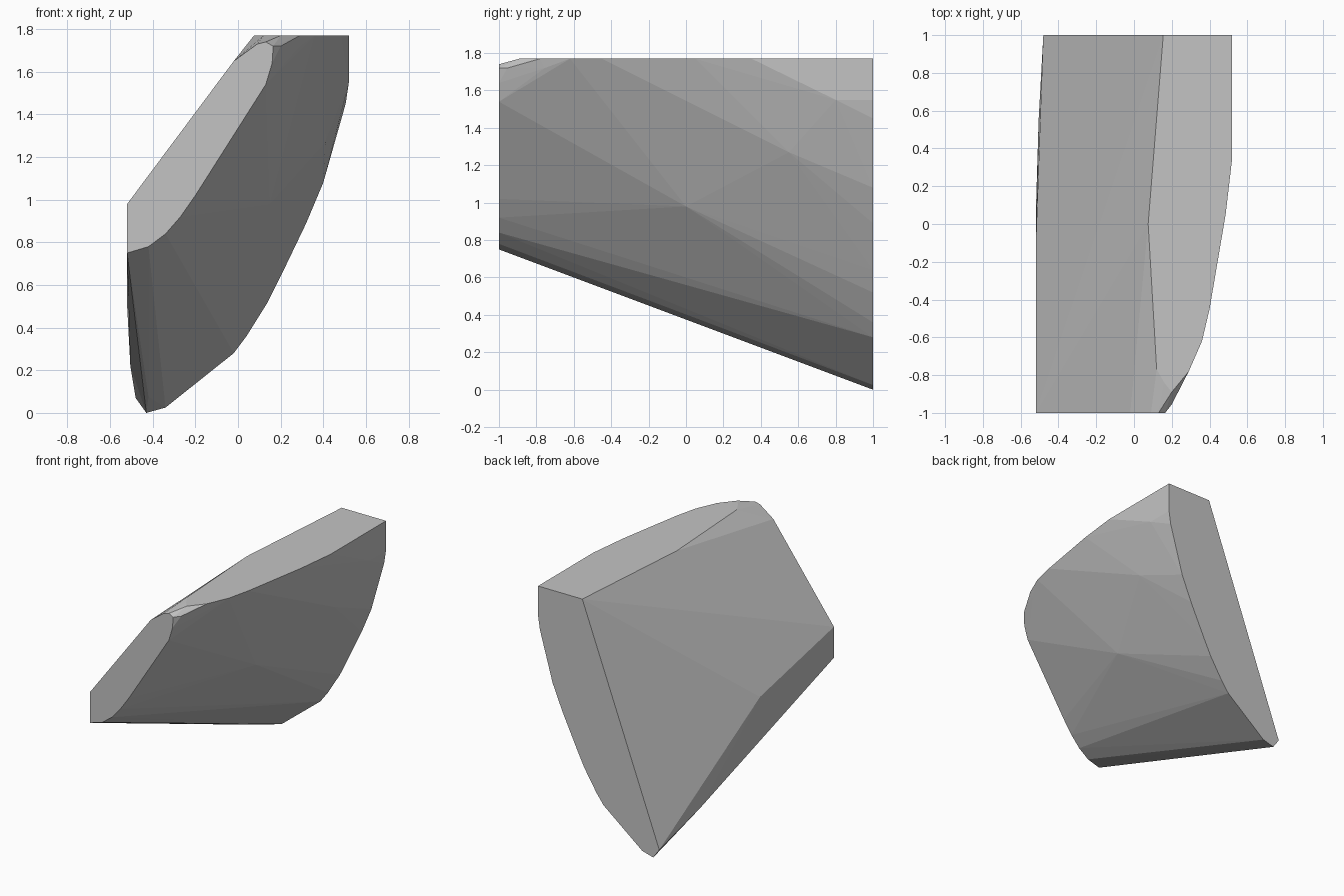
import bpy
import bmesh
import math

# Front facet outline (x, z) at y = -1
front = [(-0.52, 0.75), (-0.42, 0.78), (-0.34, 0.84), (-0.27, 0.92), (-0.20, 1.02),
         (0.13, 1.54), (0.16, 1.64), (0.165, 1.72), (0.13, 1.74), (0.09, 1.73),
         (-0.02, 1.65), (-0.52, 0.98)]

# Back facet outline (x, z) at y = 1
back = [(0.155, 1.77), (-0.48, 0.07), (-0.43, 0.0), (-0.34, 0.025), (-0.02, 0.28),
        (0.04, 0.36), (0.14, 0.52), (0.20, 0.64), (0.32, 0.89), (0.40, 1.08),
        (0.505, 1.45), (0.52, 1.55), (0.52, 1.77)]

# Flat top outline (x, y) at z = 1.77
top = [(0.52, 0.35), (0.485, 0.05), (0.40, -0.45), (0.36, -0.62), (0.29, -0.78),
       (0.20, -0.89), (0.16, -0.84), (0.12, -0.77), (0.075, 0.0)]

# Corners between the flat facets: curved side, left edge and chipped nose
corners = [(0.15, 0.0, 0.98), (0.41, 0.55, 1.27), (0.52, 0.80, 1.55),
           (-0.52, -0.13, 0.79), (-0.52, 0.05, 0.50), (-0.505, 0.55, 0.22),
           (0.29, -0.755, 1.72), (0.20, -0.955, 1.72), (-0.42, 0.8, 0.075)]

points = [(x, -1, z) for x, z in front] + [(x, 1, z) for x, z in back]
points += [(x, y, 1.77) for x, y in top] + corners

# Wrap all corners into one faceted stone
bm = bmesh.new()
for p in points:
    bm.verts.new(p)
bmesh.ops.convex_hull(bm, input=bm.verts[:])
bmesh.ops.delete(bm, geom=[v for v in bm.verts if not v.link_faces], context='VERTS')
bmesh.ops.dissolve_limit(bm, angle_limit=math.radians(0.5), verts=bm.verts[:], edges=bm.edges[:])
bmesh.ops.recalc_face_normals(bm, faces=bm.faces[:])

mesh = bpy.data.meshes.new("faceted_stone")
bm.to_mesh(mesh)
bm.free()
stone = bpy.data.objects.new("faceted_stone", mesh)
bpy.context.collection.objects.link(stone)

# Plain stone colour
grey = bpy.data.materials.new("stone_grey")
grey.diffuse_color = (0.55, 0.55, 0.55, 1)
mesh.materials.append(grey)
